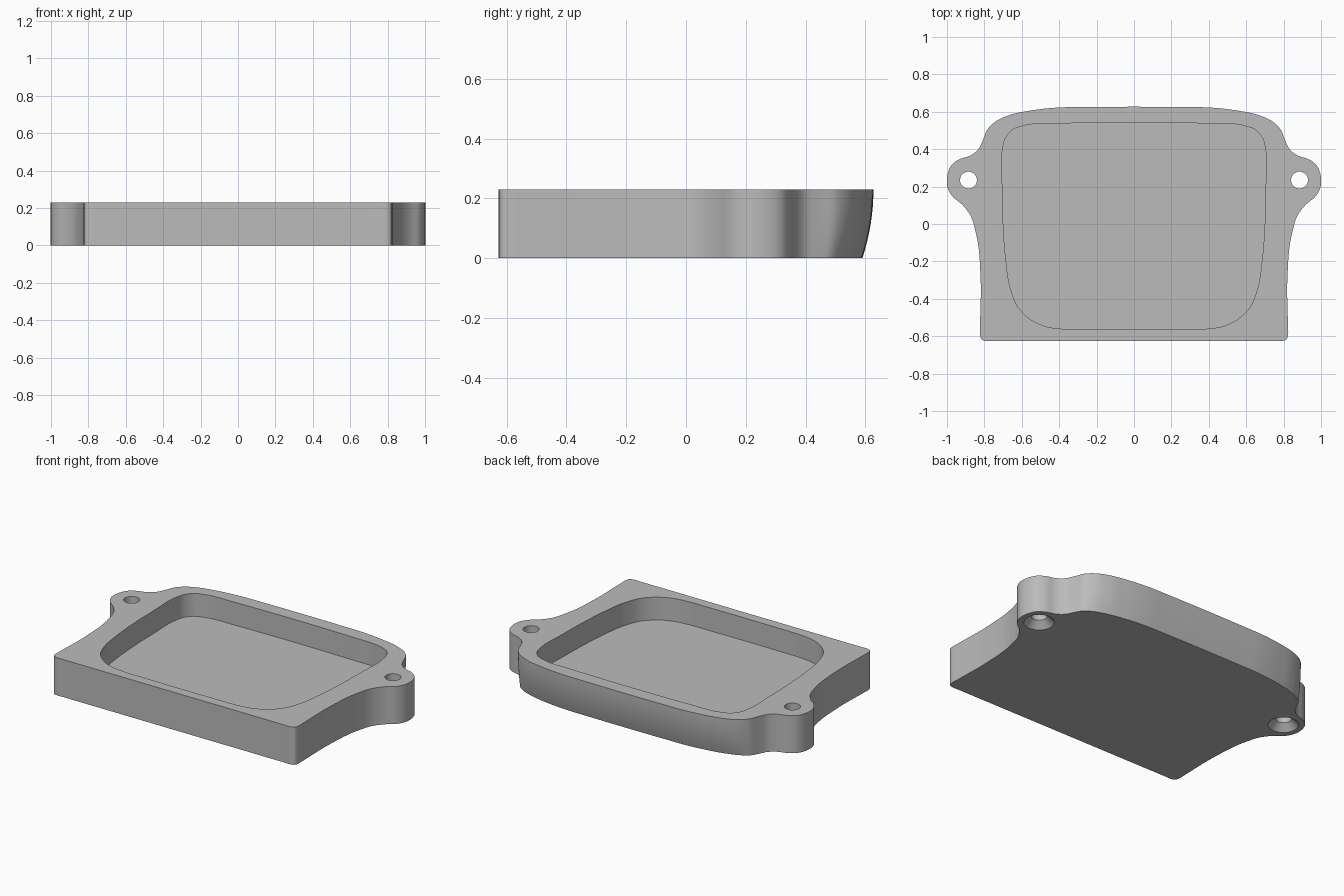
import bpy
import bmesh
import math
from mathutils import Vector

HEIGHT = 0.23
FLOOR = 0.09
LUG = (0.885, 0.235)

cube = bpy.data.objects.get("Cube")
if cube:
    bpy.data.objects.remove(cube)

grey = bpy.data.materials.new("plain grey")
grey.use_nodes = True
colour = (0.5, 0.5, 0.5, 1)
grey.diffuse_color = colour
grey.node_tree.nodes["Principled BSDF"].inputs["Base Color"].default_value = colour


def smooth_loop(half, step=0.012):
    """Mirror a right-hand profile and run a smooth closed curve through it."""
    pts = [Vector(p) for p in half] + [Vector((-x, y)) for x, y in reversed(half)]
    n = len(pts)

    def tangent(i):
        a, b, c = pts[i - 1], pts[i], pts[(i + 1) % n]
        d0, d1 = (b - a).length, (c - b).length
        return ((b - a) / d0 * d1 + (c - b) / d1 * d0) / (d0 + d1)

    loop = []
    for i in range(n):
        p, q = pts[i], pts[(i + 1) % n]
        d = (q - p).length
        m0, m1 = tangent(i) * d, tangent((i + 1) % n) * d
        k = max(3, min(12, int(d / step)))
        for j in range(k):
            t = j / k
            h = t * t * (3 - 2 * t)
            loop.append(p * (1 - h) + q * h + m0 * t * (1 - t) ** 2 - m1 * t * t * (1 - t))
    return loop


def loft(name, rings):
    """Closed solid through a stack of matching rings."""
    bm = bmesh.new()
    stack = [[bm.verts.new(p) for p in ring] for ring in rings]
    n = len(stack[0])
    for low, high in zip(stack, stack[1:]):
        for i in range(n):
            j = (i + 1) % n
            bm.faces.new((low[i], low[j], high[j], high[i]))
    bm.faces.new(stack[0][::-1])
    bm.faces.new(stack[-1])
    bmesh.ops.recalc_face_normals(bm, faces=bm.faces)
    mesh = bpy.data.meshes.new(name)
    bm.to_mesh(mesh)
    bm.free()
    mesh.materials.append(grey)
    obj = bpy.data.objects.new(name, mesh)
    bpy.context.collection.objects.link(obj)
    return obj


def circle(x, y, z, r, n=48):
    return [(x + r * math.cos(2 * math.pi * i / n), y + r * math.sin(2 * math.pi * i / n), z)
            for i in range(n)]


# Outer profile, front middle round to back middle
outer = smooth_loop([
    (0.3, -0.625), (0.75, -0.625), (0.795, -0.625), (0.815, -0.617), (0.823, -0.597),
    (0.823, -0.55), (0.82, -0.3), (0.845, -0.05), (0.877, 0.05), (0.92, 0.105),
    (0.973, 0.15), (0.998, 0.2), (0.998, 0.26), (0.973, 0.318), (0.93, 0.348),
    (0.877, 0.365), (0.834, 0.397), (0.807, 0.45), (0.784, 0.505), (0.743, 0.546),
    (0.663, 0.583), (0.556, 0.606), (0.4, 0.623), (0.28, 0.625)])

# Tray body: the back wall curves inward toward the underside
rings = []
for z in [HEIGHT * i / 8 for i in range(9)]:
    tuck = 0.037 * (1 - z / HEIGHT) ** 2
    ring = []
    for p in outer:
        t = max(0, min(1, (p.y - 0.4) / 0.2))
        ring.append((p.x, p.y - tuck * t * t * (3 - 2 * t), z))
    rings.append(ring)
tray = loft("tray_body", rings)

# Pocket cutter
pocket = smooth_loop([
    (0.25, -0.563), (0.38, -0.561), (0.487, -0.543), (0.567, -0.5), (0.62, -0.444),
    (0.658, -0.353), (0.685, -0.19), (0.7, 0.02), (0.704, 0.2), (0.704, 0.39),
    (0.688, 0.457), (0.65, 0.503), (0.594, 0.524), (0.396, 0.537), (0.25, 0.54)])
cutters = [loft("pocket_cutter", [[(p.x, p.y, z) for p in pocket]
                                  for z in (FLOOR, HEIGHT + 0.1)])]

# Countersunk screw hole cutters
for side, s in (("left", 1), ("right", -1)):
    x, y = s * LUG[0], LUG[1]
    cutters.append(loft(side + "_hole_cutter", [
        circle(x, y, -0.02, 0.085), circle(x, y, 0, 0.085),
        circle(x, y, 0.04, 0.045), circle(x, y, HEIGHT + 0.1, 0.045)]))

bpy.ops.object.select_all(action="DESELECT")
bpy.context.view_layer.objects.active = tray
tray.select_set(True)
for cutter in cutters:
    cutter.hide_render = True
    mod = tray.modifiers.new(cutter.name, "BOOLEAN")
    mod.operation = "DIFFERENCE"
    mod.solver = "EXACT"
    mod.object = cutter
    bpy.ops.object.modifier_apply(modifier=mod.name)
    bpy.data.objects.remove(cutter)

bpy.ops.object.shade_smooth_by_angle(angle=math.radians(30))
